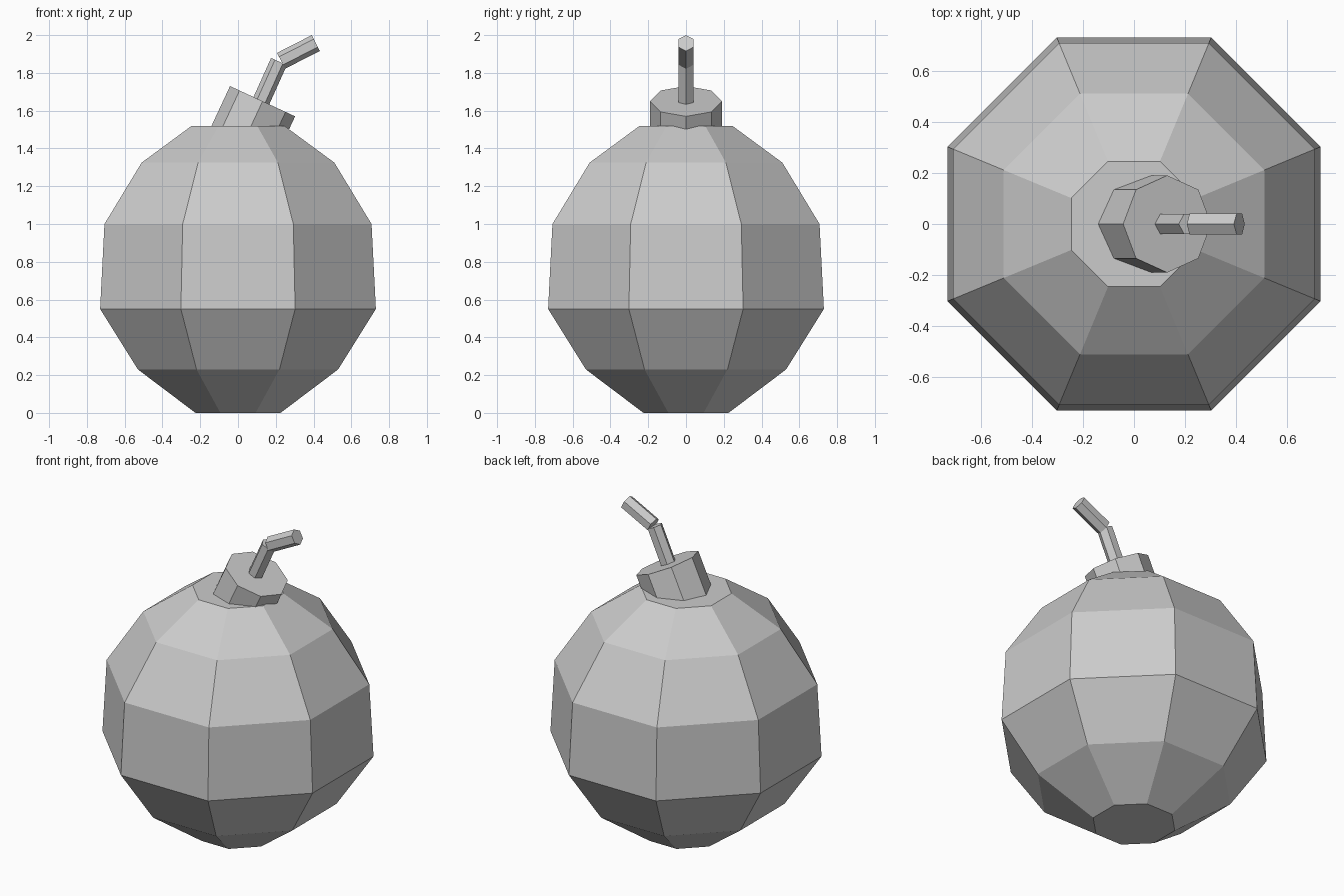
import bpy, bmesh, math
from mathutils import Vector, Matrix

if "Cube" in bpy.data.objects:
    bpy.data.objects.remove(bpy.data.objects["Cube"])

grey = bpy.data.materials.new("mid_grey")
grey.diffuse_color = (0.6, 0.6, 0.6, 1)
grey.use_nodes = True
grey.node_tree.nodes["Principled BSDF"].inputs["Base Color"].default_value = grey.diffuse_color


def finish(name, bm):
    bmesh.ops.recalc_face_normals(bm, faces=bm.faces)
    mesh = bpy.data.meshes.new(name)
    bm.to_mesh(mesh)
    bm.free()
    mesh.materials.append(grey)
    obj = bpy.data.objects.new(name, mesh)
    bpy.context.collection.objects.link(obj)
    return obj


def lathe(name, profile, sides):
    """Stack of flat-sided rings from (apothem, height) pairs."""
    bm = bmesh.new()
    rings = []
    for apothem, z in profile:
        r = apothem / math.cos(math.pi / sides)
        angles = [(i + 0.5) * math.tau / sides for i in range(sides)]
        rings.append([bm.verts.new((r * math.cos(a), r * math.sin(a), z)) for a in angles])
    for low, high in zip(rings, rings[1:]):
        for i in range(sides):
            j = (i + 1) % sides
            bm.faces.new((low[i], low[j], high[j], high[i]))
    bm.faces.new(rings[0])
    bm.faces.new(rings[-1])
    return finish(name, bm)


def prism(name, start, end, radius, sides):
    """Prism between two points in the y = 0 plane, one corner in that plane."""
    a, b = Vector((start[0], 0, start[1])), Vector((end[0], 0, end[1]))
    d = b - a
    bm = bmesh.new()
    bmesh.ops.create_cone(bm, cap_ends=True, segments=sides, radius1=radius,
                          radius2=radius, depth=d.length)
    # put a corner on local +x before tilting about y
    spin = -math.atan2(bm.verts[:][0].co.y, bm.verts[:][0].co.x)
    tilt = Matrix.Rotation(math.atan2(d.x, d.z), 4, 'Y')
    bm.transform(Matrix.Translation((a + b) / 2) @ tilt @ Matrix.Rotation(spin, 4, 'Z'))
    return finish(name, bm)


# round body
lathe("body", [(0.225, 0), (0.53, 0.23), (0.73, 0.55), (0.707, 1.0),
               (0.51, 1.325), (0.245, 1.52)], 8)
# tilted neck, sunk into the body
prism("neck", (0.016, 1.405), (0.13, 1.65), 0.19, 8)
# bent fuse
prism("fuse_lower", (0.10, 1.60), (0.217, 1.86), 0.046, 6)
prism("fuse_upper", (0.228, 1.864), (0.412, 1.958), 0.047, 6)
